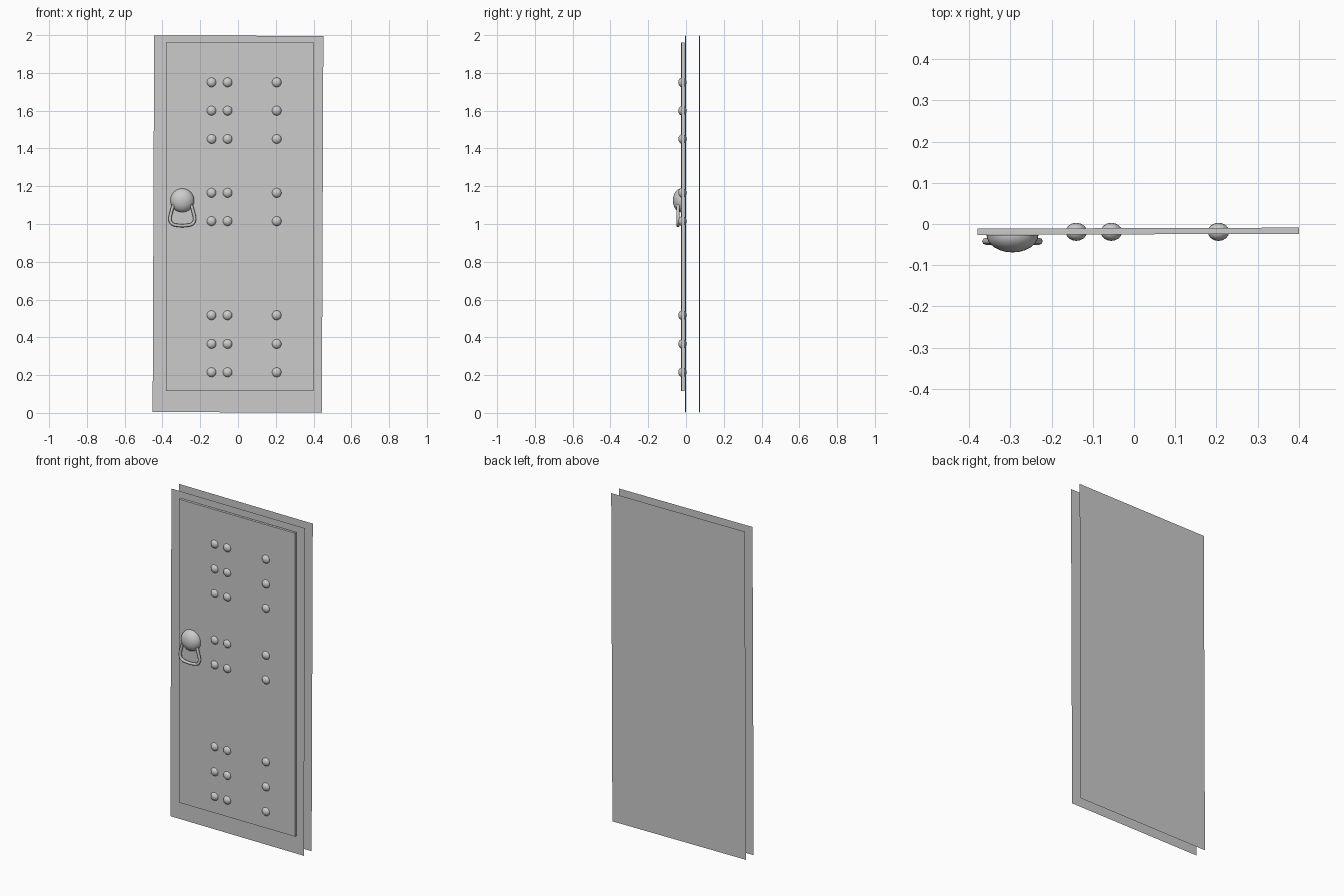
import bpy, bmesh
from mathutils import Matrix, Vector

if "Cube" in bpy.data.objects:
    bpy.data.objects.remove(bpy.data.objects["Cube"])

def finish(bm, name):
    me = bpy.data.meshes.new(name)
    bm.to_mesh(me)
    bm.free()
    ob = bpy.data.objects.new(name, me)
    bpy.context.collection.objects.link(ob)
    return ob

def smooth(ob):
    for p in ob.data.polygons:
        p.use_smooth = True

# Thin outer sheets, very slightly out of true
def sheet(name, y, facing):
    bm = bmesh.new()
    vs = [bm.verts.new((x, 0, z)) for x, z in
          ((-.448, -.997), (.448, -.997), (.448, .997), (-.448, .997))]
    bm.faces.new(vs if facing < 0 else vs[::-1])
    ob = finish(bm, name)
    ob.location = (0, y, 1)
    ob.rotation_euler = (0, .004, .005)

sheet("front_sheet", -.003, -1)
sheet("back_sheet", .071, 1)

# Raised inner panel
bm = bmesh.new()
bmesh.ops.create_cube(bm, size=1, matrix=Matrix.Diagonal((.78, .015, 1.845, 1)))
panel = finish(bm, "raised_panel")
panel.location = (.01, -.0175, 1.0375)
panel.rotation_euler.z = .003

# Rivets in three columns
for x in (-.14, -.055, .205):
    for z in (.215, .365, .517, 1.015, 1.165, 1.45, 1.60, 1.75):
        bm = bmesh.new()
        bmesh.ops.create_uvsphere(bm, u_segments=16, v_segments=10, radius=1,
                                  matrix=Matrix.Diagonal((.026, .022, .026, 1)))
        rivet = finish(bm, "rivet")
        rivet.location = (x, -.019, z)
        smooth(rivet)

# Domed handle boss, cut flat where it meets the panel
bm = bmesh.new()
bmesh.ops.create_uvsphere(bm, u_segments=24, v_segments=16, radius=1,
                          matrix=Matrix.Diagonal((.063, .042, .063, 1)))
bmesh.ops.bisect_plane(bm, geom=bm.verts[:] + bm.edges[:] + bm.faces[:],
                       plane_co=(0, 0, 0), plane_no=(0, 1, 0), clear_outer=True)
bmesh.ops.holes_fill(bm, edges=bm.edges[:])
boss = finish(bm, "handle_boss")
boss.location = (-.295, -.027, 1.125)
bpy.context.view_layer.objects.active = boss
boss.select_set(True)
bpy.ops.object.shade_smooth_by_angle()

# Hanging pull ring
half = [(.048, 1.10), (.059, 1.06), (.065, 1.025), (.055, 1.002), (.025, .993)]
path = [(-x, z) for x, z in half] + [(x, z) for x, z in half[::-1]]
cu = bpy.data.curves.new("pull_ring", 'CURVE')
cu.dimensions = '3D'
cu.bevel_depth = .0085
cu.bevel_resolution = 2
cu.resolution_u = 3
cu.use_fill_caps = True
sp = cu.splines.new('BEZIER')
sp.bezier_points.add(len(path) - 1)
for p, (x, z) in zip(sp.bezier_points, path):
    p.co = (x - .295, -.042, z)
    p.handle_left_type = p.handle_right_type = 'AUTO'
ring = bpy.data.objects.new("pull_ring", cu)
bpy.context.collection.objects.link(ring)
